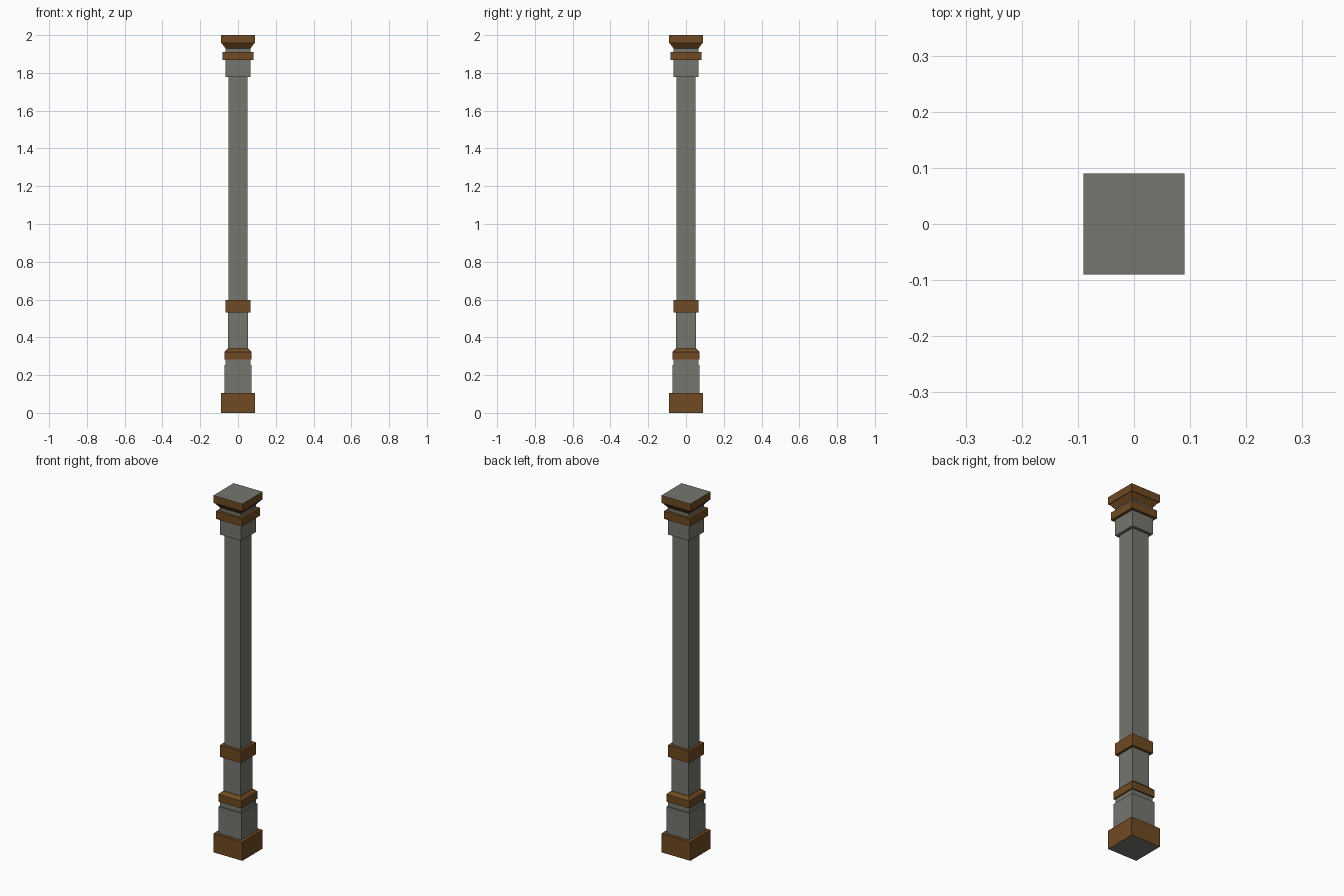
import bpy
import bmesh

cube = bpy.data.objects.get("Cube")
if cube:
    bpy.data.objects.remove(cube, do_unlink=True)


def make_material(name, rgb):
    mat = bpy.data.materials.new(name)
    mat.use_nodes = True
    color = (*rgb, 1.0)
    mat.diffuse_color = color
    mat.node_tree.nodes["Principled BSDF"].inputs["Base Color"].default_value = color
    return mat


STONE = make_material("grey stone", (0.18, 0.18, 0.16))
BRONZE = make_material("brown bronze", (0.16, 0.067, 0.016))


def square_part(name, mat, profile, stone_cap=None):
    """Stack square sections given as (half width, height) into a closed solid."""
    bm = bmesh.new()
    rings = [[bm.verts.new((sx * h, sy * h, z))
              for sx, sy in ((-1, -1), (1, -1), (1, 1), (-1, 1))]
             for h, z in profile]
    for low, high in zip(rings, rings[1:]):
        for i in range(4):
            j = (i + 1) % 4
            bm.faces.new((low[i], low[j], high[j], high[i]))
    bottom = bm.faces.new(rings[0][::-1])
    top = bm.faces.new(rings[-1])
    mesh = bpy.data.meshes.new(name)
    mesh.materials.append(mat)
    # The outer ends of the column show bare stone
    if stone_cap:
        mesh.materials.append(STONE)
        (top if stone_cap == "top" else bottom).material_index = 1
    bm.to_mesh(mesh)
    bm.free()
    obj = bpy.data.objects.new(name, mesh)
    bpy.context.collection.objects.link(obj)
    return obj


# Foot of the column
square_part("base_block", BRONZE, [(0.09, 0), (0.09, 0.105)], "bottom")
square_part("plinth", STONE, [(0.072, 0.105), (0.072, 0.254)])
square_part("plinth_neck", STONE, [(0.065, 0.254), (0.065, 0.282)])
square_part("lower_ring", BRONZE, [(0.072, 0.282), (0.072, 0.323), (0.054, 0.34)])

# Shaft with its band
square_part("lower_shaft", STONE, [(0.052, 0.34), (0.052, 0.532)])
square_part("shaft_band", BRONZE, [(0.066, 0.532), (0.066, 0.598)])
square_part("upper_shaft", STONE, [(0.05, 0.598), (0.05, 1.778)])

# Capital
square_part("capital_block", STONE, [(0.066, 1.778), (0.066, 1.868)])
square_part("upper_ring", BRONZE, [(0.081, 1.868), (0.081, 1.911)])
square_part("capital_neck", STONE, [(0.066, 1.911), (0.066, 1.93)])
square_part("capital_top", BRONZE,
            [(0.066, 1.93), (0.087, 1.958), (0.09, 1.958), (0.09, 2.0)], "top")
